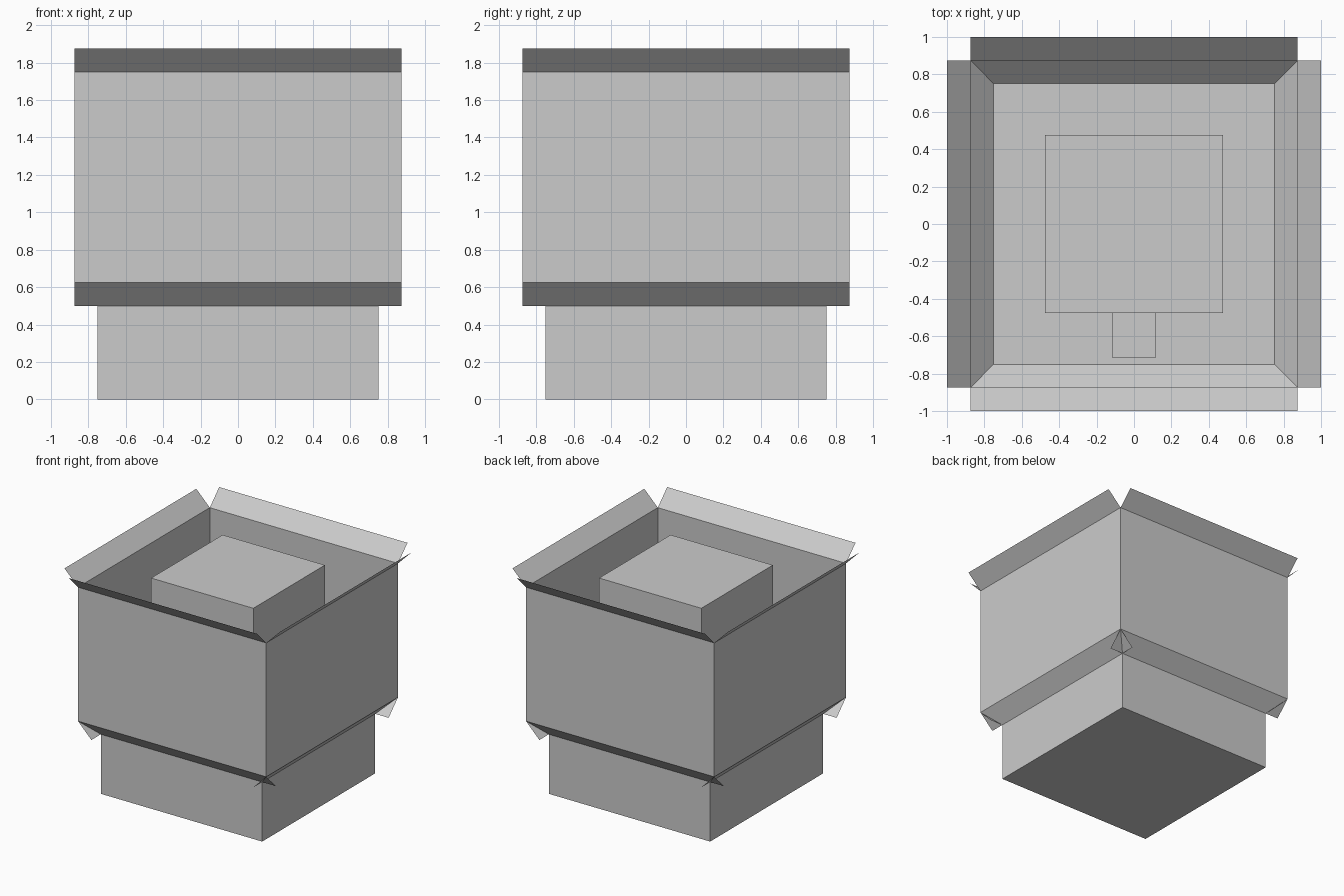
import bpy, bmesh
from math import pi
from mathutils import Matrix

if "Cube" in bpy.data.objects:
    bpy.data.objects.remove(bpy.data.objects["Cube"])


def finish(bm, name):
    mesh = bpy.data.meshes.new(name)
    bm.to_mesh(mesh)
    bm.free()
    obj = bpy.data.objects.new(name, mesh)
    bpy.context.collection.objects.link(obj)
    return obj


def box(name, size, centre):
    bm = bmesh.new()
    bmesh.ops.create_cube(bm, size=1, matrix=Matrix.Translation(centre) @ Matrix.Diagonal((*size, 1)))
    return finish(bm, name)


def four_sheets(name, half, inner, outer):
    """Flat sheet between two (distance, height) lines, repeated on the four sides."""
    bm = bmesh.new()
    for i in range(4):
        rot = Matrix.Rotation(i * pi / 2, 3, 'Z')
        corners = [(-half, -inner[0], inner[1]), (half, -inner[0], inner[1]),
                   (half, -outer[0], outer[1]), (-half, -outer[0], outer[1])]
        bm.faces.new([bm.verts.new(rot @ Matrix.Translation(c).translation) for c in corners])
    bmesh.ops.remove_doubles(bm, verts=bm.verts, dist=1e-5)
    return finish(bm, name)


# Closed base block
box("base", (1.5, 1.5, 0.5), (0, 0, 0.25))

# Thin open walls, with slanted overlapping skirts below and flared rim flaps above
four_sheets("walls", 0.875, (0.875, 0.625), (0.875, 1.75))
four_sheets("lower_skirt", 0.875, (0.75, 0.5), (0.875, 0.625))
four_sheets("rim_flaps", 0.875, (0.875, 1.75), (1.0, 1.875))

# Tall block standing inside, with a small block on its front
u = 0.11875
box("inner_block", (8 * u, 8 * u, 10 * u), (0, 0, 10 * u))
box("inner_front_block", (2 * u, 2 * u, 4 * u), (0, -5 * u, 6 * u))
